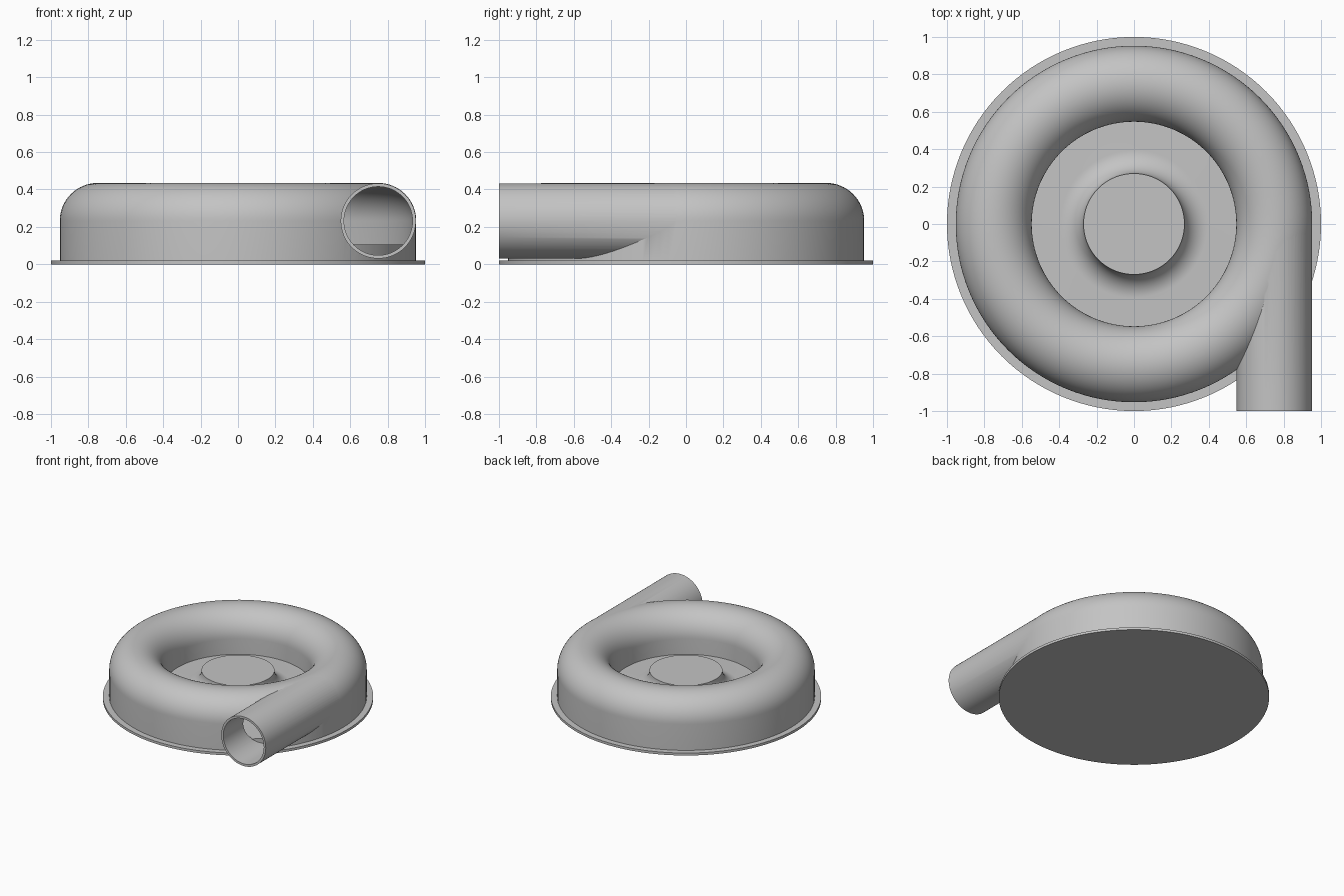
import bpy, bmesh
from math import sin, cos, pi, radians
from mathutils import Matrix

if "Cube" in bpy.data.objects:
    bpy.data.objects.remove(bpy.data.objects["Cube"], do_unlink=True)

SEGMENTS = 128
RING, AXIS_Z = 0.75, 0.232     # centre of the duct section
OUTER, INNER = 0.203, 0.185    # duct radii outside and inside

grey = bpy.data.materials.new("casing_grey")
grey.use_nodes = True
grey.diffuse_color = (0.55, 0.55, 0.55, 1)
grey.node_tree.nodes["Principled BSDF"].inputs["Base Color"].default_value = (0.55, 0.55, 0.55, 1)


def finish(bm, name):
    bmesh.ops.recalc_face_normals(bm, faces=bm.faces)
    mesh = bpy.data.meshes.new(name)
    bm.to_mesh(mesh)
    bm.free()
    obj = bpy.data.objects.new(name, mesh)
    mesh.materials.append(grey)
    bpy.context.collection.objects.link(obj)
    return obj


def lathe(name, profile, closed=False):
    """Turn an (r, z) profile around the z axis."""
    bm = bmesh.new()
    verts = [bm.verts.new((r, 0, z)) for r, z in profile]
    pairs = list(zip(verts, verts[1:]))
    if closed:
        pairs.append((verts[-1], verts[0]))
    edges = [bm.edges.new(p) for p in pairs]
    bmesh.ops.spin(bm, geom=verts + edges, cent=(0, 0, 0), axis=(0, 0, 1),
                   angle=2 * pi, steps=SEGMENTS)
    bmesh.ops.remove_doubles(bm, verts=bm.verts, dist=1e-5)
    return finish(bm, name)


def pipe(name, radius, y0, y1):
    bm = bmesh.new()
    place = Matrix.Translation((RING, (y0 + y1) / 2, AXIS_Z)) @ Matrix.Rotation(pi / 2, 4, 'X')
    bmesh.ops.create_cone(bm, cap_ends=True, segments=96, radius1=radius,
                          radius2=radius, depth=y1 - y0, matrix=place)
    return finish(bm, name)


def duct(name, radius, bottom):
    """Ring with a half-round top and straight walls."""
    arc = [(RING - radius * cos(pi * i / 32), AXIS_Z + radius * sin(pi * i / 32))
           for i in range(33)]
    return lathe(name, [(RING - radius, bottom)] + arc + [(RING + radius, bottom)], True)


def select(obj):
    bpy.ops.object.select_all(action='DESELECT')
    obj.select_set(True)
    bpy.context.view_layer.objects.active = obj


def combine(target, other, operation):
    select(target)
    mod = target.modifiers.new(operation.lower(), 'BOOLEAN')
    mod.object, mod.operation, mod.solver = other, operation, 'EXACT'
    bpy.ops.object.modifier_apply(modifier=mod.name)
    bpy.data.objects.remove(other, do_unlink=True)


# Hollow ring casing with its tangential outlet pipe
casing = duct("casing", OUTER, 0.01)
combine(casing, pipe("outlet", OUTER - 0.002, -1.0, -0.02), 'UNION')
combine(casing, duct("ring_void", INNER, -0.05), 'DIFFERENCE')
combine(casing, pipe("outlet_void", INNER - 0.002, -1.1, -0.02), 'DIFFERENCE')

# Round base plate
plate = lathe("base_plate", [(0, 0), (1, 0), (1, 0.02), (0, 0.02)])

# Raised floor with a hub that flares into it
FLOOR, FILLET, HUB = 0.105, 0.125, 0.27
flare = [(HUB + FILLET * (1 - cos(pi / 2 * i / 16)),
          FLOOR + FILLET * (1 - sin(pi / 2 * i / 16))) for i in range(17)]
hub = lathe("hub_floor", [(0, FLOOR + FILLET)] + flare +
            [(0.94, FLOOR), (0.94, 0.015), (0, 0.015)])

for obj in (casing, plate, hub):
    select(obj)
    bpy.ops.object.shade_smooth_by_angle(angle=radians(30))
